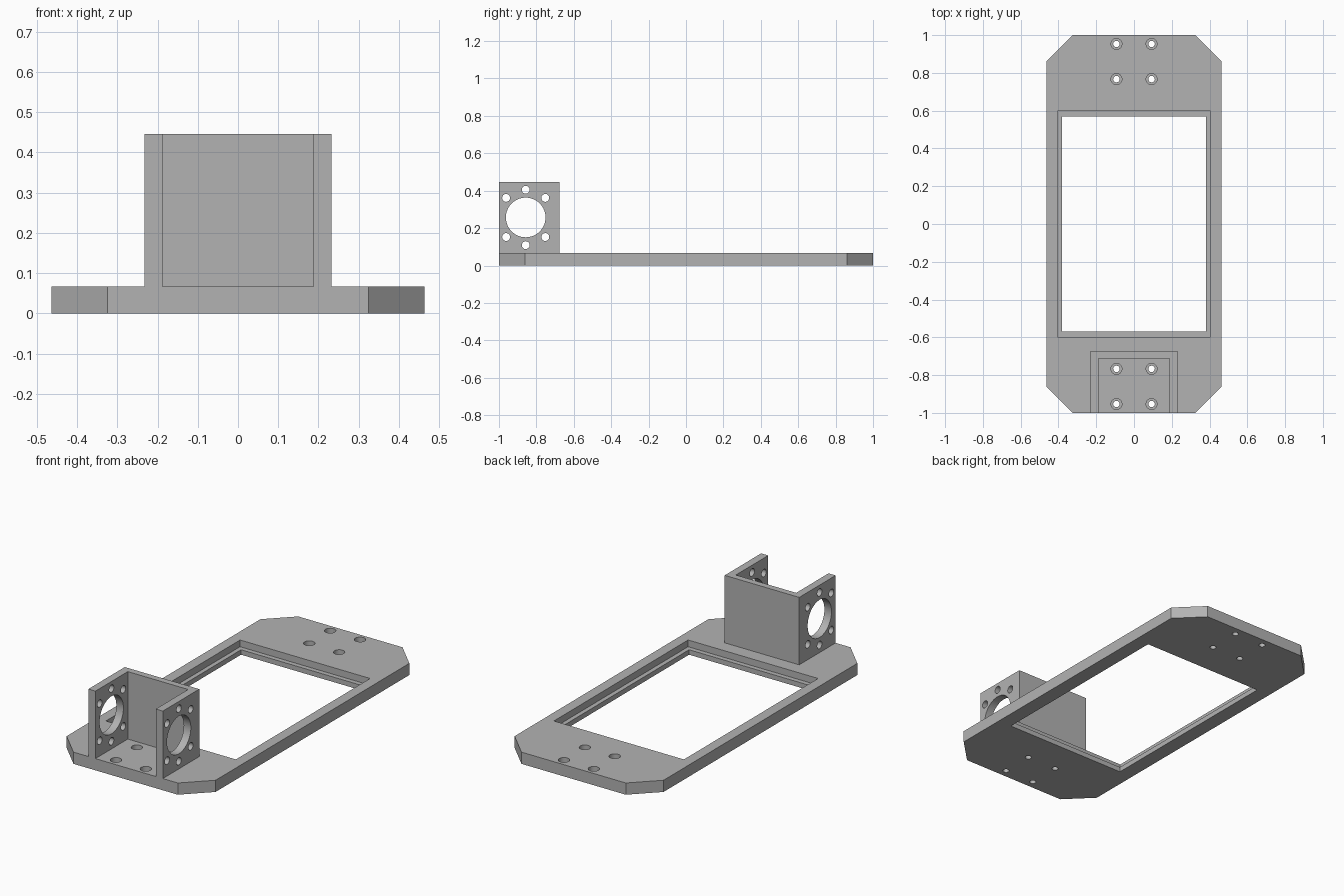
import bpy, bmesh, math
from mathutils import Matrix, Vector

if "Cube" in bpy.data.objects:
    bpy.data.objects.remove(bpy.data.objects["Cube"], do_unlink=True)

GREY = (0.45, 0.45, 0.45, 1.0)
grey = bpy.data.materials.new("plain grey")
grey.use_nodes = True
grey.diffuse_color = GREY
grey.node_tree.nodes["Principled BSDF"].inputs["Base Color"].default_value = GREY

THICK, LEDGE, TOP = 0.066, 0.028, 0.446


def add_object(name, bm):
    bmesh.ops.recalc_face_normals(bm, faces=bm.faces)
    mesh = bpy.data.meshes.new(name)
    bm.to_mesh(mesh)
    bm.free()
    mesh.materials.append(grey)
    obj = bpy.data.objects.new(name, mesh)
    bpy.context.collection.objects.link(obj)
    return obj


def prism(name, outline, z0, z1):
    """Extrude an outline in the ground plane from z0 up to z1."""
    bm = bmesh.new()
    face = bm.faces.new([bm.verts.new((x, y, z0)) for x, y in outline])
    grown = bmesh.ops.extrude_face_region(bm, geom=[face])["geom"]
    verts = [g for g in grown if isinstance(g, bmesh.types.BMVert)]
    bmesh.ops.translate(bm, verts=verts, vec=(0, 0, z1 - z0))
    return add_object(name, bm)


def box(name, x, y, z0, z1):
    return prism(name, [(-x, -y), (x, -y), (x, y), (-x, y)], z0, z1)


def cylinder(name, centre, radius, depth, axis="Z", sides=32):
    bm = bmesh.new()
    turn = Matrix.Rotation(math.pi / 2, 4, "Y") if axis == "X" else Matrix()
    bmesh.ops.create_cone(bm, cap_ends=True, segments=sides, radius1=radius,
                          radius2=radius, depth=depth,
                          matrix=Matrix.Translation(Vector(centre)) @ turn)
    return add_object(name, bm)


def combine(target, tool, operation="DIFFERENCE"):
    """Apply a boolean and discard the helper object."""
    mod = target.modifiers.new("cut", "BOOLEAN")
    mod.operation, mod.solver, mod.object = operation, "EXACT", tool
    bpy.context.view_layer.objects.active = target
    bpy.ops.object.modifier_apply(modifier=mod.name)
    bpy.data.objects.remove(tool, do_unlink=True)


# Base plate with clipped corners
W, CX, CY = 0.464, 0.325, 0.862
corner = [(CX, -1), (W, -CY), (W, CY), (CX, 1)]
frame = prism("mounting_frame", corner + [(-x, -y) for x, y in corner], 0, THICK)

# U-shaped bracket, open at the front
OUT, IN, BACK, INNER_BACK = 0.232, 0.188, -0.676, -0.712
bracket = prism("bracket", [(-OUT, -1), (-IN, -1), (-IN, INNER_BACK), (IN, INNER_BACK),
                            (IN, -1), (OUT, -1), (OUT, BACK), (-OUT, BACK)],
                THICK / 2, TOP)
combine(frame, bracket, "UNION")

# Large window with a recessed ledge around it
combine(frame, box("window_cutter", 0.38, 0.57, -0.1, 0.2))
combine(frame, box("ledge_cutter", 0.405, 0.597, LEDGE, 0.2))

# Counterbored screw holes at both ends
for x in (-0.093, 0.093):
    for y in (-0.953, -0.767, 0.767, 0.953):
        combine(frame, cylinder("screw_cutter", (x, y, 0), 0.017, 0.3))
        combine(frame, cylinder("bore_cutter", (x, y, LEDGE + 0.05), 0.029, 0.1))

# Shaft opening and ring of six holes through both bracket sides
MY, MZ, RING = -0.857, 0.257, 0.148
combine(frame, cylinder("shaft_cutter", (0, MY, MZ), 0.106, 1, "X", 64))
for degrees in (45, 90, 135, 225, 270, 315):
    a = math.radians(degrees)
    spot = (0, MY + RING * math.cos(a), MZ + RING * math.sin(a))
    combine(frame, cylinder("ring_cutter", spot, 0.021, 1, "X"))

# Clean coplanar seams and smooth only the hole walls
bm = bmesh.new()
bm.from_mesh(frame.data)
bmesh.ops.remove_doubles(bm, verts=bm.verts, dist=0.0001)
bmesh.ops.dissolve_limit(bm, angle_limit=math.radians(0.5), verts=bm.verts, edges=bm.edges)
bm.to_mesh(frame.data)
bm.free()
frame.data.materials.clear()
frame.data.materials.append(grey)
bpy.ops.object.select_all(action="DESELECT")
frame.select_set(True)
bpy.context.view_layer.objects.active = frame
bpy.ops.object.shade_smooth_by_angle(angle=math.radians(30))
